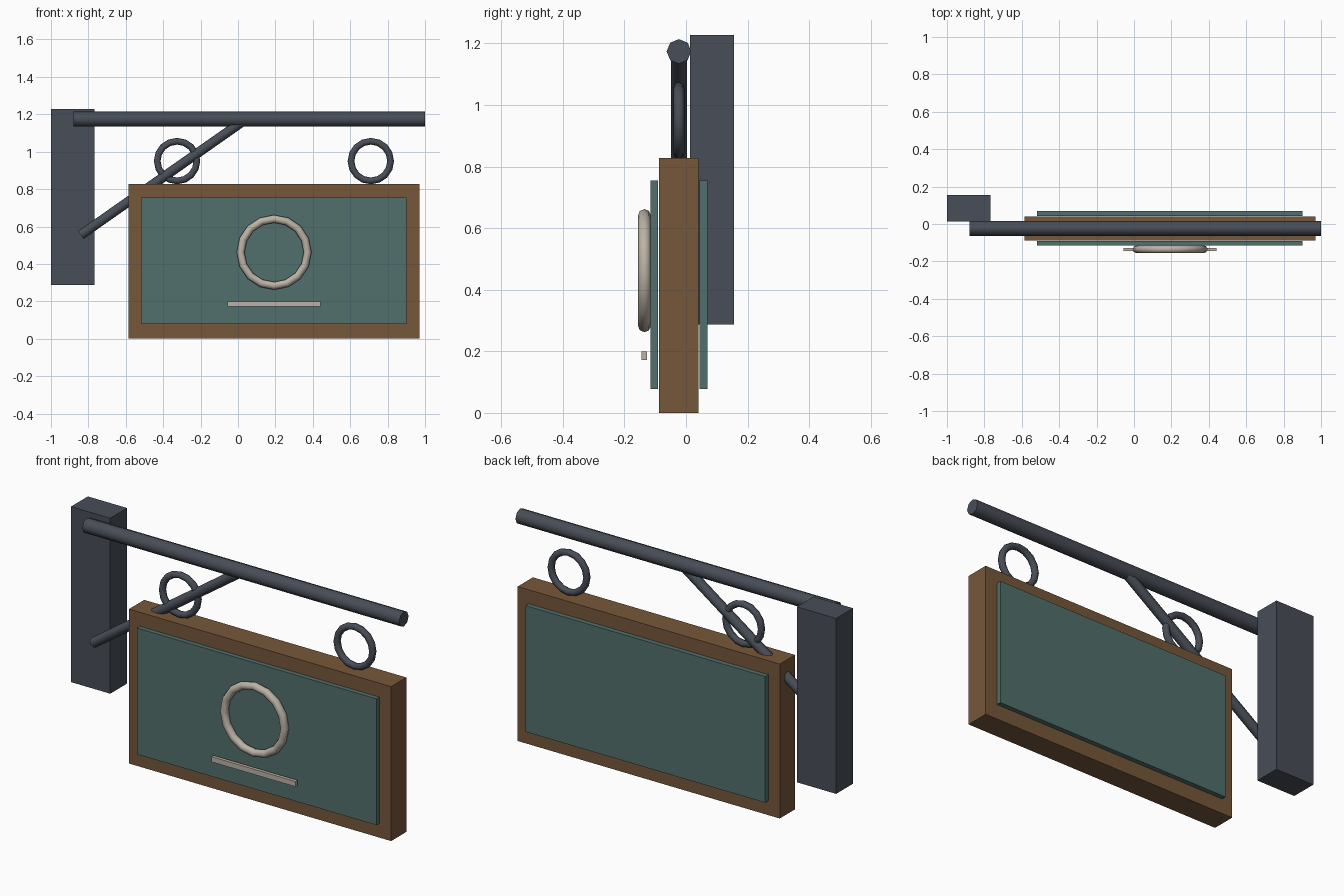
import bpy, math
from mathutils import Vector

if "Cube" in bpy.data.objects:
    bpy.data.objects.remove(bpy.data.objects["Cube"])


def material(name, rgb):
    m = bpy.data.materials.new(name)
    m.diffuse_color = (*rgb, 1)
    m.use_nodes = True
    m.node_tree.nodes["Principled BSDF"].inputs["Base Color"].default_value = m.diffuse_color
    return m


STEEL = material("dark_steel", (0.065, 0.075, 0.095))
WOOD = material("brown_wood", (0.18, 0.095, 0.042))
GREEN = material("green_paint", (0.083, 0.16, 0.15))
CREAM = material("cream_paint", (0.50, 0.45, 0.38))


def finish(name, mat, smooth=False):
    o = bpy.context.object
    o.name = o.data.name = name
    o.data.materials.append(mat)
    if smooth:
        bpy.ops.object.shade_smooth_by_angle(angle=math.radians(50))
    return o


def box(name, lo, hi, mat):
    lo, hi = Vector(lo), Vector(hi)
    bpy.ops.mesh.primitive_cube_add(size=1, location=(lo + hi) / 2)
    bpy.context.object.scale = hi - lo
    bpy.ops.object.transform_apply(location=False, rotation=False, scale=True)
    return finish(name, mat)


def rod(name, a, b, radius, mat):
    a, b = Vector(a), Vector(b)
    d = b - a
    bpy.ops.mesh.primitive_cylinder_add(
        vertices=8, radius=radius, depth=d.length, location=(a + b) / 2,
        rotation=d.to_track_quat('Z', 'Y').to_euler())
    return finish(name, mat, True)


def ring(name, centre, major, minor, mat):
    bpy.ops.mesh.primitive_torus_add(
        major_segments=16, minor_segments=8, major_radius=major,
        minor_radius=minor, location=centre, rotation=(math.pi / 2, 0, 0))
    return finish(name, mat, True)


# Wall bracket: post, horizontal arm and diagonal brace
Y = -0.023
box("wall_post", (-1, 0.013, 0.287), (-0.767, 0.156, 1.228), STEEL)
rod("bracket_arm", (-0.88, Y, 1.174), (1.0, Y, 1.174), 0.04, STEEL)
rod("diagonal_brace", (-0.84, Y, 0.555), (0.025, Y, 1.162), 0.026, STEEL)

# Hanging rings on top of the board
for side, x in (("left", -0.326), ("right", 0.71)):
    ring(f"hanging_ring_{side}", (x, Y, 0.95), 0.106, 0.018, STEEL)

# Wooden board with a raised panel on each face
box("sign_board", (-0.585, -0.088, 0), (0.97, 0.041, 0.828), WOOD)
for side, y0, y1 in (("front", -0.116, -0.091), ("back", 0.044, 0.07)):
    box(f"{side}_panel", (-0.519, y0, 0.078), (0.902, y1, 0.755), GREEN)

# Raised decoration on the front
ring("round_ornament", (0.193, -0.135, 0.462), 0.179, 0.021, CREAM)
box("ornament_bar", (-0.056, -0.145, 0.172), (0.442, -0.127, 0.2), CREAM)
